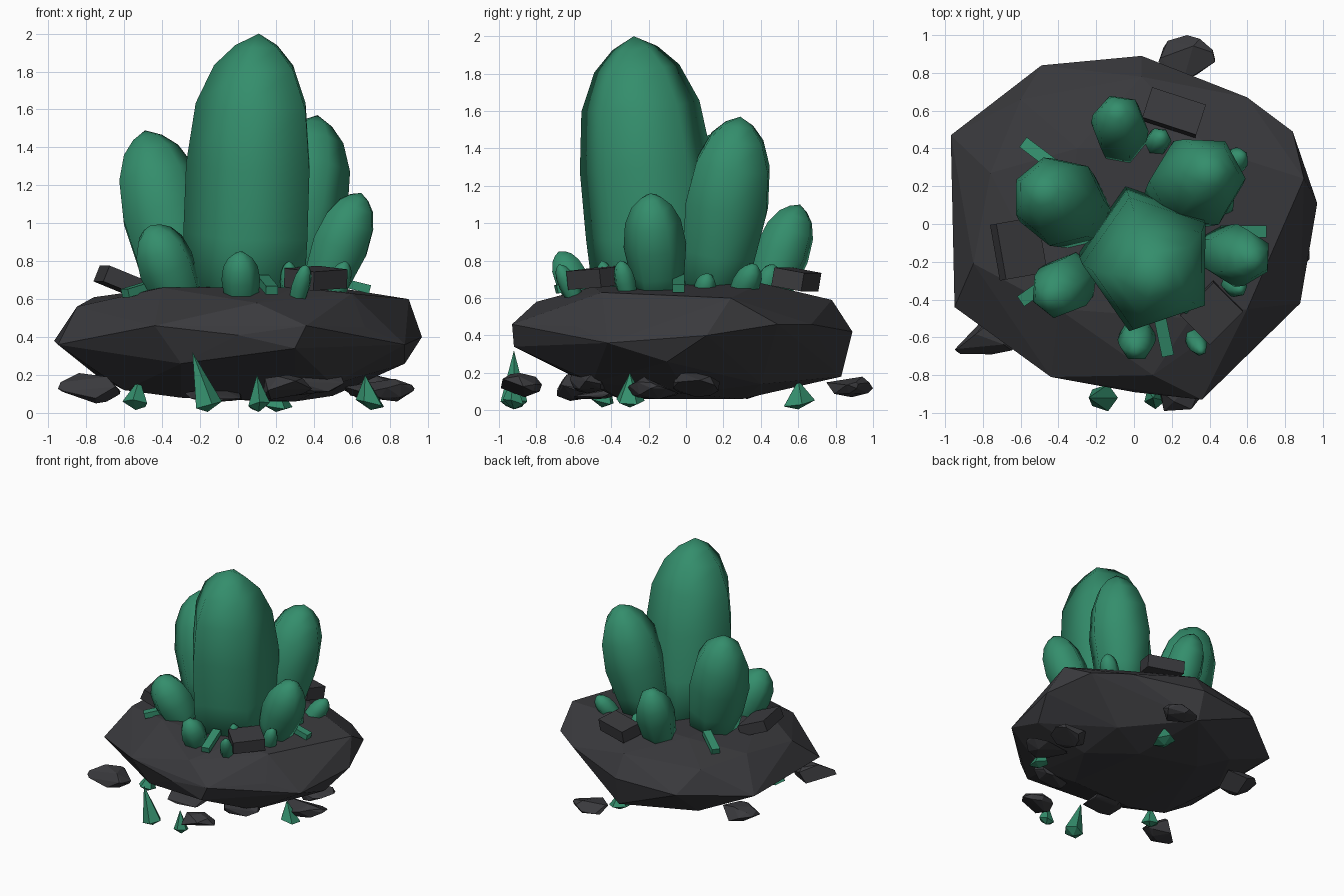
import bpy, bmesh, math, random
from mathutils import Vector, Matrix, Euler

if "Cube" in bpy.data.objects:
    bpy.data.objects.remove(bpy.data.objects["Cube"])

random.seed(4)

def material(name, rgb):
    m = bpy.data.materials.new(name)
    m.diffuse_color = (*rgb, 1)
    m.use_nodes = True
    m.node_tree.nodes["Principled BSDF"].inputs["Base Color"].default_value = m.diffuse_color
    return m

STONE = material("dark_stone", (0.042, 0.042, 0.047))
GREEN = material("green_crystal", (0.034, 0.27, 0.15))

def finish(name, bm, mat, smooth=False):
    bmesh.ops.recalc_face_normals(bm, faces=bm.faces)
    me = bpy.data.meshes.new(name)
    bm.to_mesh(me)
    bm.free()
    me.materials.append(mat)
    for p in me.polygons:
        p.use_smooth = smooth
    ob = bpy.data.objects.new(name, me)
    bpy.context.collection.objects.link(ob)
    return ob

def hull(name, points, mat):
    bm = bmesh.new()
    for p in points:
        bm.verts.new(p)
    bmesh.ops.convex_hull(bm, input=bm.verts)
    loose = [v for v in bm.verts if not v.link_faces]
    bmesh.ops.delete(bm, geom=loose, context='VERTS')
    return finish(name, bm, mat)

def crystal(name, base, tip, r, sides=6, foot=0.68, turn=0.0, deep=1.0):
    """Blunt faceted column, swelling upward and closing in a rounded tip."""
    base, axis = Vector(base), Vector(tip) - Vector(base)
    rot = Vector((0, 0, 1)).rotation_difference(axis.normalized())
    profile = [(0, foot), (0.27, (foot + 1.04) / 2), (0.52, 1), (0.74, 0.89), (0.88, 0.64), (0.955, 0.34)]
    bm = bmesh.new()
    rings = []
    for t, k in profile:
        ring = []
        for i in range(sides):
            a = turn + math.tau * i / sides
            off = rot @ Vector((math.cos(a) * r * k, math.sin(a) * r * k * deep, 0))
            ring.append(bm.verts.new(base + axis * t + off))
        rings.append(ring)
    top = bm.verts.new(tip)
    bm.faces.new(rings[0][::-1])
    for lo, hi in zip(rings, rings[1:]):
        for i in range(sides):
            j = (i + 1) % sides
            bm.faces.new((lo[i], lo[j], hi[j], hi[i]))
    for i in range(sides):
        bm.faces.new((rings[-1][i], rings[-1][(i + 1) % sides], top))
    return finish(name, bm, GREEN, True)

def block(name, loc, size, rot, mat):
    bm = bmesh.new()
    m = Matrix.LocRotScale(Vector(loc), Euler([math.radians(a) for a in rot]), Vector(size))
    bmesh.ops.create_cube(bm, size=1, matrix=m)
    return finish(name, bm, mat)

def pebble(name, lo, hi):
    """Random angular stone filling the given box."""
    pts = [Vector([random.gauss(0, 1) for _ in range(3)]).normalized() for _ in range(18)]
    for k in range(3):
        a, b = min(p[k] for p in pts), max(p[k] for p in pts)
        for p in pts:
            p[k] = lo[k] + (p[k] - a) / (b - a) * (hi[k] - lo[k])
    return hull(name, pts, STONE)

# Main boulder: rim, crown and underside
rim = [(-.97, .47, .38), (-.49, .84, .4), (.04, .89, .42), (.6, .67, .46), (.84, .49, .46),
       (.97, .11, .4), (.88, -.42, .36), (.67, -.58, .45), (.36, -.93, .46), (.3, -.92, .34),
       (0, -.89, .41), (-.44, -.81, .46), (-.95, -.44, .36), (-.92, .03, .42)]
crown = [(-.85, -.21, .56), (.9, .24, .6), (-.76, .27, .61), (-.6, .66, .58), (.04, .78, .59),
         (.1, -.8, .58), (.6, -.45, .63), (-.4, -.45, .66), (.4, .4, .68), (-.3, .4, .67), (.3, -.5, .66)]
under = [(-.6, -.35, .12), (-.3, -.4, .08), (.3, -.35, .06), (.5, 0, .09), (.2, .3, .06),
         (-.3, .4, .09), (.5, .4, .14), (-.75, .1, .2), (.05, .83, .18), (.88, -.1, .26),
         (-.5, .55, .16), (-.3, -.76, .26), (.5, -.5, .15)]
hull("boulder", rim + crown + under, STONE)

# Large crystals
crystal("main_crystal", (.06, -.14, .55), (.11, -.28, 2.0), .36, 5, .97, math.pi, 1.04)
crystal("left_crystal", (-.285, .05, .58), (-.49, .18, 1.49), .24, 7, .75, 0)
crystal("back_right_crystal", (.23, .14, .58), (.42, .29, 1.57), .252, 6, .72, -.03)
crystal("right_crystal", (.42, -.14, .58), (.65, -.19, 1.16), .168, 6, .7, .5)
crystal("front_left_crystal", (-.29, -.26, .55), (-.46, -.4, .99), .16, 6, .8, .4)
crystal("back_crystal", (-.06, .41, .56), (-.09, .61, 1.1), .155, 6, .75, -.17)

# Small crystals: base, tip, radius
small = [((.02, -.54, .55), (.01, -.68, .85), .102), ((.3, -.57, .55), (.36, -.68, .78), .053),
         ((.27, -.4, .57), (.27, -.45, .8), .05), ((.49, -.3, .57), (.57, -.35, .8), .06),
         ((.45, .27, .57), (.58, .37, .78), .075), ((.1, .4, .57), (.15, .47, .78), .07),
         ((.42, .08, .57), (.51, .12, .73), .06)]
for i, (b, t, r) in enumerate(small):
    crystal(f"small_crystal_{i + 1}", b, t, r, 6, .78, i * .4)

# Flat crystal splinters lying on the boulder
splinters = [((-.49, .36, .67), 143), ((.58, -.04, .68), 0), ((-.5, -.34, .66), 215), ((.155, -.58, .675), -78)]
for i, (loc, yaw) in enumerate(splinters):
    block(f"crystal_splinter_{i + 1}", loc, (.24, .065, .045), (0, 14, yaw), GREEN)

# Stone slabs resting on the boulder
block("slab_front", (.41, -.47, .71), (.25, .22, .1), (5, -3, 45), STONE)
block("slab_back", (.21, .59, .7), (.3, .17, .1), (-10, 0, -18), STONE)
block("slab_left", (-.61, -.13, .69), (.24, .3, .09), (0, 22, 10), STONE)

# Loose stones around the foot
stones = [((-.95, -.69, .05), (-.62, -.47, .21)), ((.13, .75, .07), (.43, 1, .18)),
          ((.13, -.99, .07), (.39, -.77, .2)), ((.56, -.31, .06), (.93, -.04, .18)),
          ((.55, -.07, .07), (.85, .18, .21)), ((-.9, .22, .06), (-.62, .48, .2)),
          ((.2, -.62, .09), (.56, -.4, .25)), ((-.28, -.6, .06), (.02, -.36, .12))]
for i, (lo, hi) in enumerate(stones):
    pebble(f"loose_stone_{i + 1}", lo, hi)

# Crystal spikes under the boulder: base centre, tip, radius
spikes = [((-.16, -.92, .04), (-.24, -.92, .32), .075), ((.11, -.92, .04), (.1, -.92, .2), .06),
          ((-.54, -.45, .05), (-.52, -.42, .18), .07), ((.7, -.3, .05), (.67, -.3, .2), .08),
          ((.2, .6, .04), (.2, .6, .16), .09)]
for i, (b, t, r) in enumerate(spikes):
    ring = [(b[0] + r * math.cos(a), b[1] + r * math.sin(a), b[2] + .02 * math.cos(a + i))
            for a in (math.tau * k / 5 + i for k in range(5))]
    hull(f"crystal_spike_{i + 1}", ring + [t, (b[0], b[1], b[2] - .035)], GREEN)
